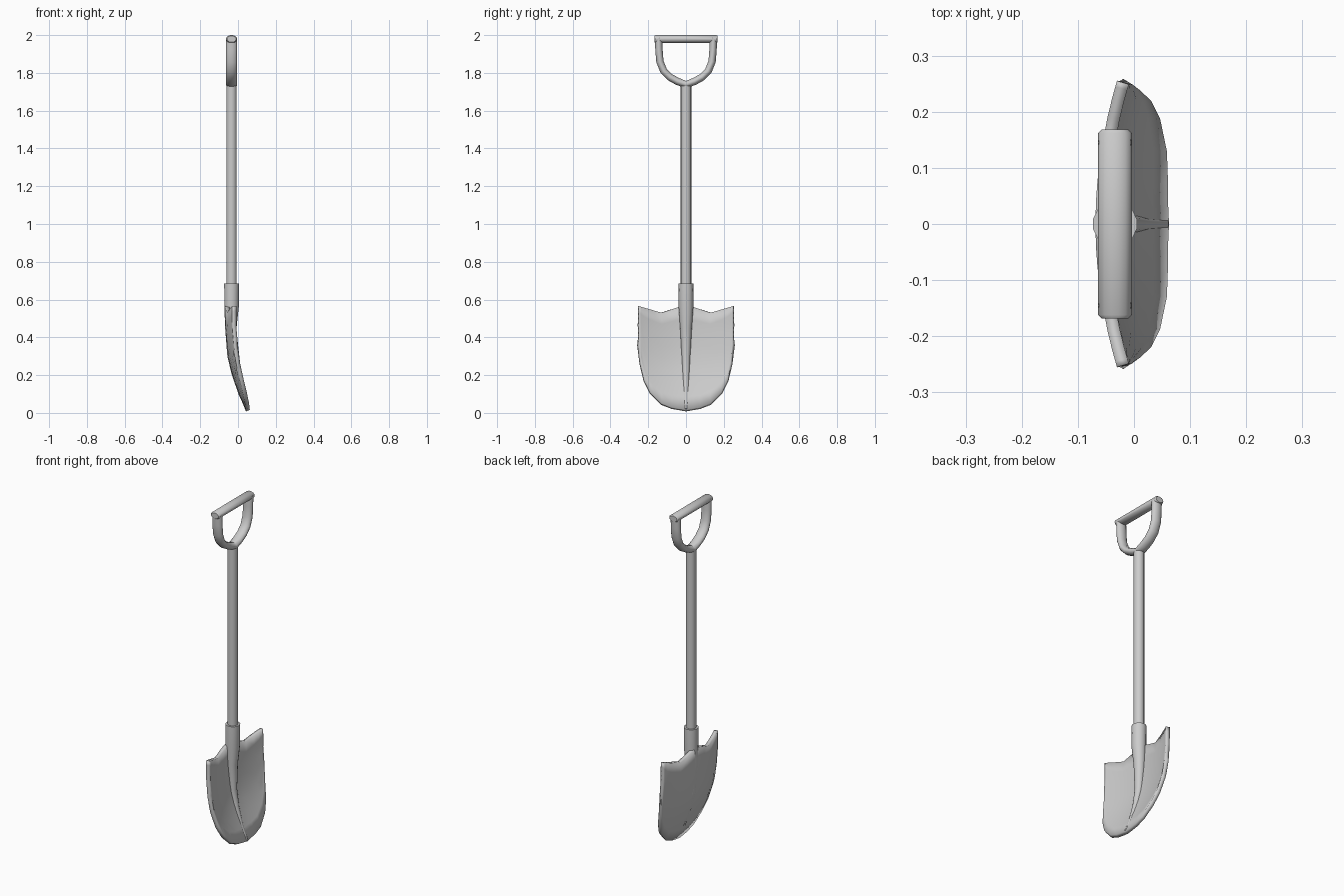
import bpy, bmesh, math
from mathutils import Vector

if "Cube" in bpy.data.objects:
    bpy.data.objects.remove(bpy.data.objects["Cube"])


def finish(name, bm, angle=40):
    bmesh.ops.recalc_face_normals(bm, faces=bm.faces[:])
    mesh = bpy.data.meshes.new(name)
    bm.to_mesh(mesh)
    bm.free()
    obj = bpy.data.objects.new(name, mesh)
    bpy.context.collection.objects.link(obj)
    bpy.ops.object.select_all(action='DESELECT')
    obj.select_set(True)
    bpy.context.view_layer.objects.active = obj
    bpy.ops.object.shade_smooth_by_angle(angle=math.radians(angle))
    return obj


def sweep(name, points, radii, side, sides=14):
    """Capped tube along points; each radius is (along side, across side)."""
    bm = bmesh.new()
    pts = [Vector(p) for p in points]
    side = Vector(side)
    rings = []
    for i, (p, (ru, rv)) in enumerate(zip(pts, radii)):
        t = (pts[min(i + 1, len(pts) - 1)] - pts[max(i - 1, 0)]).normalized()
        n = t.cross(side).normalized()
        angles = [2 * math.pi * k / sides for k in range(sides)]
        rings.append([bm.verts.new(p + side * ru * math.cos(a) + n * rv * math.sin(a))
                      for a in angles])
    for a, b in zip(rings, rings[1:]):
        for k in range(sides):
            j = (k + 1) % sides
            bm.faces.new((a[k], a[j], b[j], b[k]))
    bm.faces.new(rings[0])
    bm.faces.new(rings[-1])
    return finish(name, bm)


def lerp_table(table, v):
    for (a, fa), (b, fb) in zip(table, table[1:]):
        if v <= b:
            return fa + (fb - fa) * (v - a) / (b - a)
    return table[-1][1]


X0 = -0.034

# Shaft
sweep("shaft", [(X0, 0, 0.6), (X0, 0, 1.74)], [(0.028, 0.028)] * 2, (0, 1, 0))

# D-shaped grip: curved fork and cross bar
half = [(0.145, 1.985), (0.143, 1.92), (0.138, 1.86), (0.118, 1.81), (0.085, 1.777), (0.045, 1.755)]
fork = half + [(0, 1.738)] + [(-y, z) for y, z in reversed(half)]
sweep("grip_fork", [(X0, y, z) for y, z in fork], [(0.03, 0.02)] * len(fork), (1, 0, 0))
sweep("grip_bar", [(X0, y, 1.979) for y in (-0.168, -0.162, 0.162, 0.168)],
      [(0.024, 0.017), (0.03, 0.021), (0.03, 0.021), (0.024, 0.017)], (1, 0, 0))

# Socket running down into the central rib of the blade
rib = [(X0, 0.685, 0.04), (X0, 0.56, 0.039), (-0.038, 0.45, 0.031), (-0.034, 0.3, 0.023),
       (-0.014, 0.2, 0.018), (0.017, 0.1, 0.014), (0.052, 0.018, 0.011)]
sweep("socket_rib", [(x, 0, z) for x, z, r in rib], [(r, r) for x, z, r in rib], (0, 1, 0))

# Dished blade
spine = [(0, 0.057), (0.1, 0.017), (0.2, -0.02), (0.3, -0.043), (0.45, -0.057), (0.6, -0.058)]
top = [(0, 0.57), (0.16, 0.56), (0.52, 0.53), (1, 0.565)]
bottom = [(0, 0.012), (0.3, 0.025), (0.55, 0.05), (0.75, 0.105), (0.88, 0.17), (0.96, 0.26), (1, 0.36)]
cols = [0, 0.16, 0.3, 0.52, 0.75, 0.88, 0.96, 1]
cols = [-s for s in reversed(cols[1:])] + cols
ROWS = 8
bm = bmesh.new()
grid = []
for s in cols:
    a = abs(s)
    z0, z1 = lerp_table(top, a), lerp_table(bottom, a)
    column = []
    for i in range(ROWS + 1):
        z = z0 + (z1 - z0) * i / ROWS
        x = lerp_table(spine, z) + 0.038 * a * a
        column.append(bm.verts.new((x, s * 0.252, z)))
    grid.append(column)
for a, b in zip(grid, grid[1:]):
    for i in range(ROWS):
        bm.faces.new((a[i], b[i], b[i + 1], a[i + 1]))
blade = finish("blade", bm)
solid = blade.modifiers.new("thickness", 'SOLIDIFY')
solid.thickness = 0.022
solid.offset = 0
